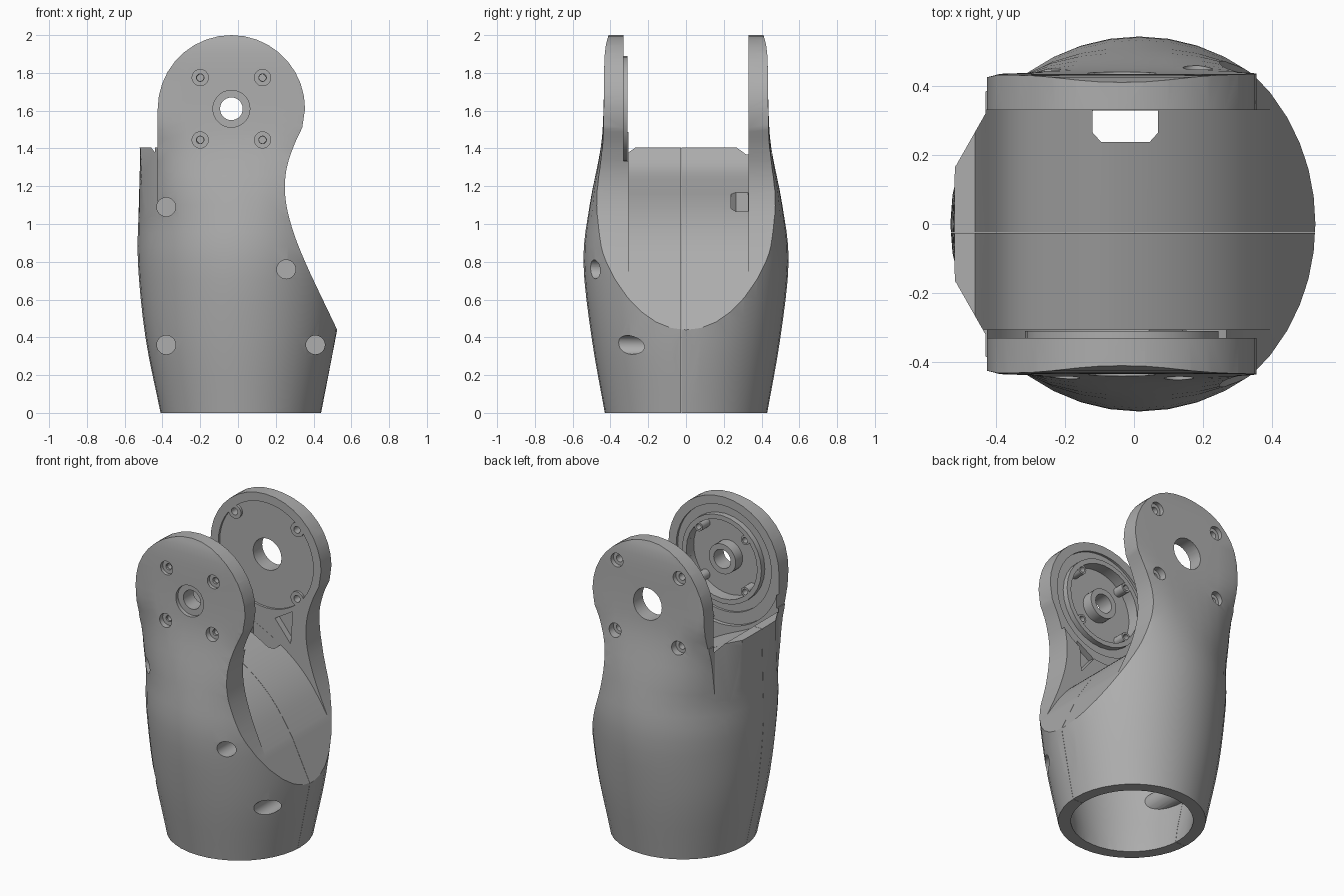
import bpy, bmesh, math
from mathutils import Vector

if "Cube" in bpy.data.objects:
    bpy.data.objects.remove(bpy.data.objects["Cube"])

grey = bpy.data.materials.new("mid_grey")
grey.diffuse_color = (0.42, 0.42, 0.42, 1)
grey.use_nodes = True
grey.node_tree.nodes["Principled BSDF"].inputs["Base Color"].default_value = grey.diffuse_color


def finish(bm, name):
    bmesh.ops.recalc_face_normals(bm, faces=bm.faces)
    me = bpy.data.meshes.new(name)
    bm.to_mesh(me)
    bm.free()
    me.materials.append(grey)
    ob = bpy.data.objects.new(name, me)
    bpy.context.collection.objects.link(ob)
    return ob


def smooth(pts, n=5):
    """Catmull-Rom samples through a short list of tuples."""
    p = [Vector(q) for q in pts]
    p = [2 * p[0] - p[1]] + p + [2 * p[-1] - p[-2]]
    out = []
    for i in range(1, len(p) - 2):
        a, b, c, d = p[i - 1:i + 3]
        for k in range(n):
            t = k / n
            out.append(tuple(0.5 * (2 * b + (c - a) * t + (2 * a - 5 * b + 4 * c - d) * t * t
                                    + (3 * b - a - 3 * c + d) * t ** 3)))
    return out + [tuple(p[-2])]


def loft(name, stations, inset=0.0, seg=40):
    """Superellipse rings: (z, centre x, half x, half y, exponent)."""
    bm = bmesh.new()
    rings = []
    for z, cx, rx, ry, e in stations:
        ring = []
        for i in range(seg):
            a = 2 * math.pi * i / seg
            c, s = math.cos(a), math.sin(a)
            r = (abs(c) ** e + abs(s) ** e) ** (-1 / e)
            ring.append(bm.verts.new((cx + (rx - inset) * r * c, (ry - inset) * r * s, z)))
        rings.append(ring)
    for lo, hi in zip(rings, rings[1:]):
        for i in range(seg):
            j = (i + 1) % seg
            bm.faces.new((lo[i], lo[j], hi[j], hi[i]))
    bm.faces.new(rings[0])
    bm.faces.new(rings[-1])
    bmesh.ops.triangulate(bm, faces=bm.faces)
    return finish(bm, name)


def prism(name, pts, a, b, upright=False):
    """Extrude an x-z outline along y, or an x-y outline along z when upright."""
    bm = bmesh.new()
    f = bm.faces.new([bm.verts.new((u, v, a) if upright else (u, a, v)) for u, v in pts])
    g = bmesh.ops.extrude_face_region(bm, geom=[f])
    bmesh.ops.translate(bm, vec=(0, 0, b - a) if upright else (0, b - a, 0),
                        verts=[v for v in g["geom"] if isinstance(v, bmesh.types.BMVert)])
    return finish(bm, name)


def disc(name, x, z, r, y0, y1, seg=28):
    pts = [(x + r * math.cos(2 * math.pi * i / seg), z + r * math.sin(2 * math.pi * i / seg))
           for i in range(seg)]
    return prism(name, pts, y0, y1)


def boolean(ob, cutter, op="DIFFERENCE"):
    m = ob.modifiers.new("cut", "BOOLEAN")
    m.operation, m.solver, m.object = op, "EXACT", cutter
    bpy.context.view_layer.objects.active = ob
    bpy.ops.object.modifier_apply(modifier=m.name)
    bpy.data.objects.remove(cutter)


def shade(ob, angle=28):
    bpy.ops.object.select_all(action="DESELECT")
    ob.select_set(True)
    bpy.context.view_layer.objects.active = ob
    bpy.ops.object.shade_smooth_by_angle(angle=math.radians(angle))


def tube(name, x, z, r_out, r_in, y0, y1):
    ob = disc(name, x, z, r_out, y0, y1)
    boolean(ob, disc("bore", x, z, r_in, y0 - 0.1, y1 + 0.1))
    shade(ob)


# Barrel that flattens into two ears towards the top
stations = smooth([(0, .015, .425, .43, 2), (.4, .015, .505, .5, 2), (.8, .015, .545, .543, 2),
                   (1.1, .015, .54, .51, 2.3), (1.4, .015, .535, .452, 4),
                   (1.6, .015, .56, .437, 9), (1.9, .015, .56, .43, 10), (2.02, .015, .56, .405, 10)], 4)
shell = loft("limb_shell", stations)

# Side outline: back step, round ear, waist and sloped lower front
EX, EZ = -.035, 1.61
ear = [(EX + .39 * math.cos(math.radians(a)), EZ + .39 * math.sin(math.radians(a)))
       for a in range(180, -10, -10)]
waist = smooth([(.34, 1.51), (.29, 1.4), (.255, 1.28), (.25, 1.15), (.28, 1.0), (.355, .8), (.525, .44)])
boolean(shell, prism("outline", [(-.7, -.1), (-.7, 1.405), (-.425, 1.405)] + ear + waist
                     + [(.44, 0), (.42, -.1)], -.8, .8), "INTERSECT")

# Slanted corners either side of the flat back strip
for s in (-1, 1):
    boolean(shell, prism("back_corner", [(-.515, s * .17), (-.43, s * .32), (-.43, s * .7), (-.8, s * .7),
                                         (-.8, s * .17)], .8, 1.5, True))

# Open channel between the ears with a curved saddle floor
saddle = smooth([(-.46, 1.405), (-.36, 1.29), (-.2, 1.205), (-.05, 1.135), (.08, 1.06), (.19, .975),
                 (.28, .88), (.36, .765), (.445, .625)])
boolean(shell, prism("channel", [(-1, 1.405)] + saddle + [(1, .625), (1, 2.3), (-1, 2.3)], -.305, .33))
boolean(shell, disc("front_ear_face", EX, EZ, .41, -.33, -.29, 48))

# Hollow inside, leaving screw bosses standing in the cavity
HOLES = [(-.38, 1.09), (-.38, .36), (.255, .76), (.41, .36)]
cavity = loft("cavity", [(-.05,) + stations[0][1:]] + stations[1:], .08)
floor = [(x - .06, z - .08) for x, z in saddle[2:]]
boolean(cavity, prism("cavity_limit", [(-1, -.2), (-1, floor[0][1])] + floor
                      + [(.43, .42), (.35, -.2)], -.8, .8), "INTERSECT")
for x, z in HOLES:
    boolean(cavity, disc("boss", x, z, .075, -.8, .02))
boolean(shell, cavity)
for x, z in HOLES:
    boolean(shell, disc("screw_hole", x, z, .05, -.8, -.06))

# Cable slot through the saddle, with clipped corners
boolean(shell, prism("slot", [(-.12, .329), (-.12, .265), (-.095, .237), (.045, .237), (.07, .265), (.07, .329)],
                     .9, 1.35, True))

# Shallow round recesses and triangular pockets on the ear inner faces
tri = [(.03, 1.225), (.155, 1.30), (.14, 1.09)]
for s in (-1, 1):
    boolean(shell, disc("recess", EX, EZ, .335, s * .345, s * .29, 48))
    boolean(shell, prism("pocket", tri, s * .37, s * .29))

# Front ear: motor pocket, axle hole and four close screw holes
boolean(shell, disc("motor_pocket", EX, EZ, .25, -.385, -.3, 40))
boolean(shell, disc("axle_hole", EX, EZ, .06, -.6, -.3))
boolean(shell, disc("axle_counterbore", EX, EZ, .098, -.6, -.415))
FRONT = [(EX + i * .165, EZ + j * .165) for i in (-1, 1) for j in (-1, 1)]
for x, z in FRONT:
    boolean(shell, disc("counterbore", x, z, .043, -.6, -.412))
    boolean(shell, disc("bore", x, z, .02, -.6, -.3))

# Back ear: large axle hole and four wide screw holes
boolean(shell, disc("axle_hole", EX, EZ, .1, .3, .6))
BACK = [(EX + i * .22, EZ + j * .22) for i in (-1, 1) for j in (-1, 1)]
for x, z in BACK:
    boolean(shell, disc("counterbore", x, z, .043, .405, .6))
    boolean(shell, disc("bore", x, z, .022, .3, .6))

# Fine parting gap between the two shell halves
boolean(shell, prism("parting_gap", [(-1, -.2), (1, -.2), (1, 1.6), (-1, 1.6)], -.0258, -.0242))
shade(shell)

# Raised ring, hub and posts inside the front ear, bosses inside the back ear
tube("motor_ring", EX, EZ, .28, .25, -.36, -.31)
tube("axle_hub", EX, EZ, .095, .06, -.4, -.315)
for x, z in FRONT:
    tube("screw_post", x, z, .03, .018, -.4, -.31)
for x, z in BACK:
    tube("screw_boss", x, z, .045, .022, .33, .36)
